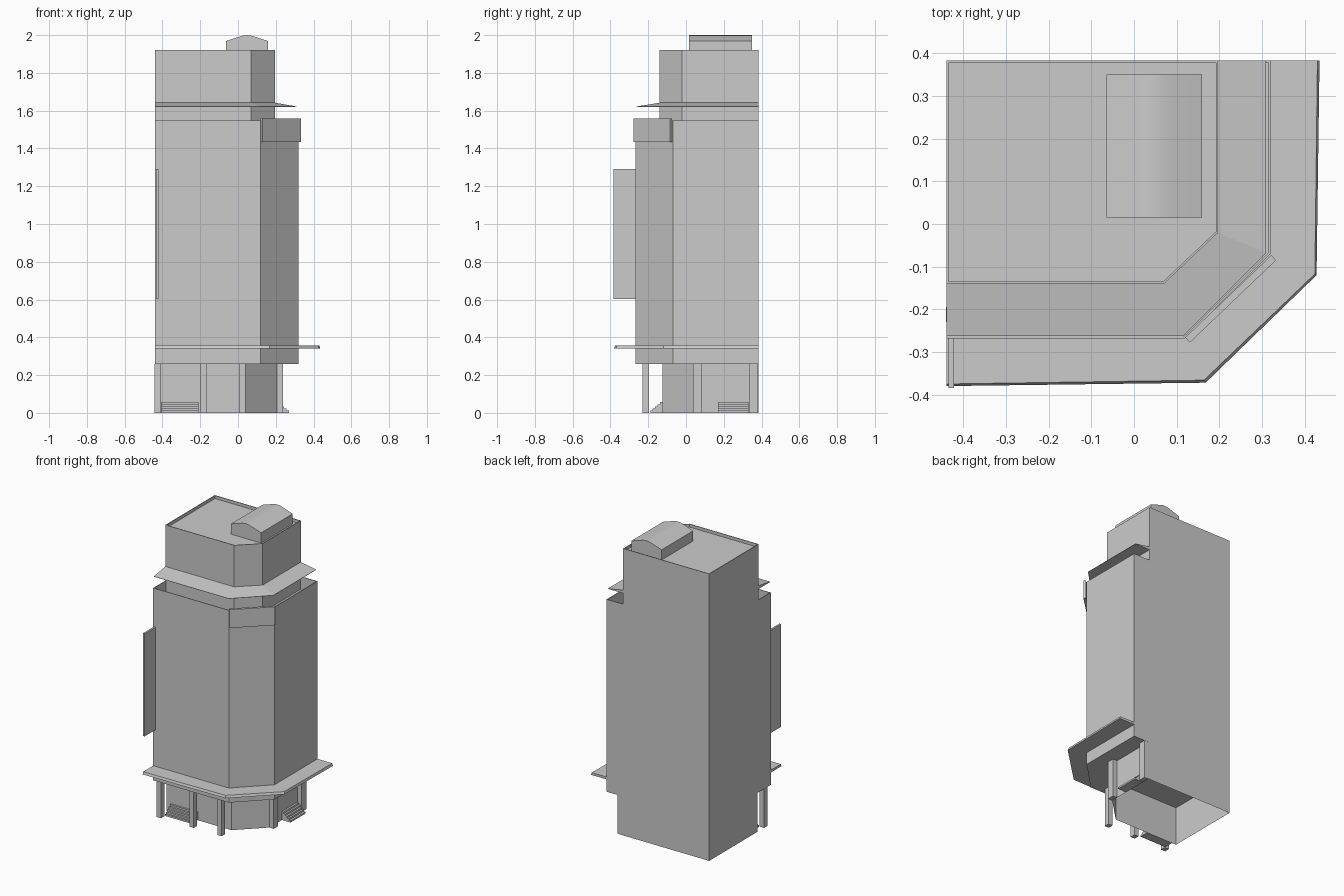
import bpy, bmesh
from mathutils import Vector

if "Cube" in bpy.data.objects:
    bpy.data.objects.remove(bpy.data.objects["Cube"])

XL, YB = -0.44, 0.383   # flush left and back planes


def loft(name, rings, cap_start=True, cap_end=True, smooth=False):
    """Skin a list of equal-length 3D rings."""
    bm = bmesh.new()
    vs = [[bm.verts.new(p) for p in r] for r in rings]
    n = len(vs[0])
    for a, b in zip(vs, vs[1:]):
        for i in range(n):
            j = (i + 1) % n
            bm.faces.new((a[i], a[j], b[j], b[i]))
    if cap_start:
        bm.faces.new(vs[0][::-1])
    if cap_end:
        bm.faces.new(vs[-1])
    bmesh.ops.recalc_face_normals(bm, faces=bm.faces)
    me = bpy.data.meshes.new(name)
    bm.to_mesh(me)
    bm.free()
    ob = bpy.data.objects.new(name, me)
    bpy.context.collection.objects.link(ob)
    if smooth:
        bpy.ops.object.select_all(action='DESELECT')
        ob.select_set(True)
        bpy.context.view_layer.objects.active = ob
        bpy.ops.object.shade_smooth_by_angle(angle=0.5)
    return ob


def at_z(poly, z):
    return [(x, y, z) for x, y in poly]


def box(name, x0, x1, y0, y1, z0, z1):
    p = [(x0, y0), (x1, y0), (x1, y1), (x0, y1)]
    return loft(name, [at_z(p, z0), at_z(p, z1)])


def plan(yf, xc, xr, yc, d=0.0):
    """Floor plan with a cut front-right corner, inset by d."""
    k = 0.414 * d
    return [(XL + d, YB - d), (XL + d, yf + d), (xc - k, yf + d),
            (xr - d, yc + k), (xr - d, YB - d)]


LOW = (-0.268, 0.12, 0.32, -0.07)
UP = (-0.14, 0.07, 0.197, -0.02)
GROUND = (-0.125, 0.04, 0.206, 0.038)

# ground floor walls, open underneath
g = plan(*GROUND)
loft("ground_floor", [at_z(g, 0), at_z(g, 0.26)], False, False)


# tower blocks with thin parapets and sunken roofs
def block(name, dims, z0, z1, roof, base):
    o, i = plan(*dims), plan(*dims, d=0.005)
    loft(name, [at_z(o, z0), at_z(o, z1), at_z(i, z1), at_z(i, roof)], base, True)


block("main_tower", LOW, 0.26, 1.547, 1.46, True)
block("upper_tower", UP, 1.46, 1.92, 1.90, False)


# canopies wrapping the front, cut corner and right side
def canopy(name, inner, bottom, top, zb, zt_out, zt_in):
    loft(name, [[(*i, zb), (*b, zb), (*t, zt_out), (*i, zt_in)]
                for i, b, t in zip(inner, bottom, top)])


canopy("street_canopy", plan(*LOW)[1:],
       [(XL, -0.38), (0.168, -0.372), (0.428, -0.12), (0.435, YB)],
       [(XL, -0.375), (0.164, -0.366), (0.424, -0.117), (0.43, YB)],
       0.342, 0.358, 0.358)
eave = plan(-0.262, 0.116, 0.31, -0.068)[1:]
canopy("upper_canopy", plan(*UP)[1:], eave, eave, 1.62, 1.622, 1.642)

# blade sign and corner sign panel
box("blade_sign", -0.435, -0.422, -0.385, -0.265, 0.603, 1.29)
s = [(0.12, -0.266), (0.131, -0.278), (0.333, -0.085), (0.322, -0.073)]
loft("corner_sign", [at_z(s, 1.435), at_z(s, 1.558)])

# rooftop plant room with a curved roof
prof = [(-0.064, 1.9), (-0.064, 1.968), (-0.01, 1.986), (0.025, 1.997), (0.048, 2.0),
        (0.071, 1.997), (0.106, 1.986), (0.16, 1.968), (0.16, 1.9)]
loft("plant_room", [[(x, y, z) for x, z in prof] for y in (0.015, 0.35)], smooth=True)

# columns
for i, x in enumerate((-0.425, -0.183, 0.024)):
    box(f"front_column_{i}", x - 0.016, x + 0.016, -0.23, -0.195, 0, 0.26)
for i, y in enumerate((0.061, 0.358)):
    box(f"side_column_{i}", 0.206, 0.238, y - 0.024, y + 0.024, 0, 0.26)

# entrance steps: (run out from wall, height)
N, RUN, RISE = 5, 0.064, 0.057
steps = [(0, 0), (RUN, 0)]
for k in range(N):
    d = RUN * (N - k) / N
    steps += [(d, RISE * (k + 1) / N), (RUN * (N - k - 1) / N, RISE * (k + 1) / N)]
steps.pop()
steps.append((0, RISE))
loft("front_steps", [[(x, -0.125 - d, z) for d, z in steps] for x in (-0.408, -0.21)])
loft("side_steps", [[(0.206 + d, y, z) for d, z in steps] for y in (0.17, 0.33)])
